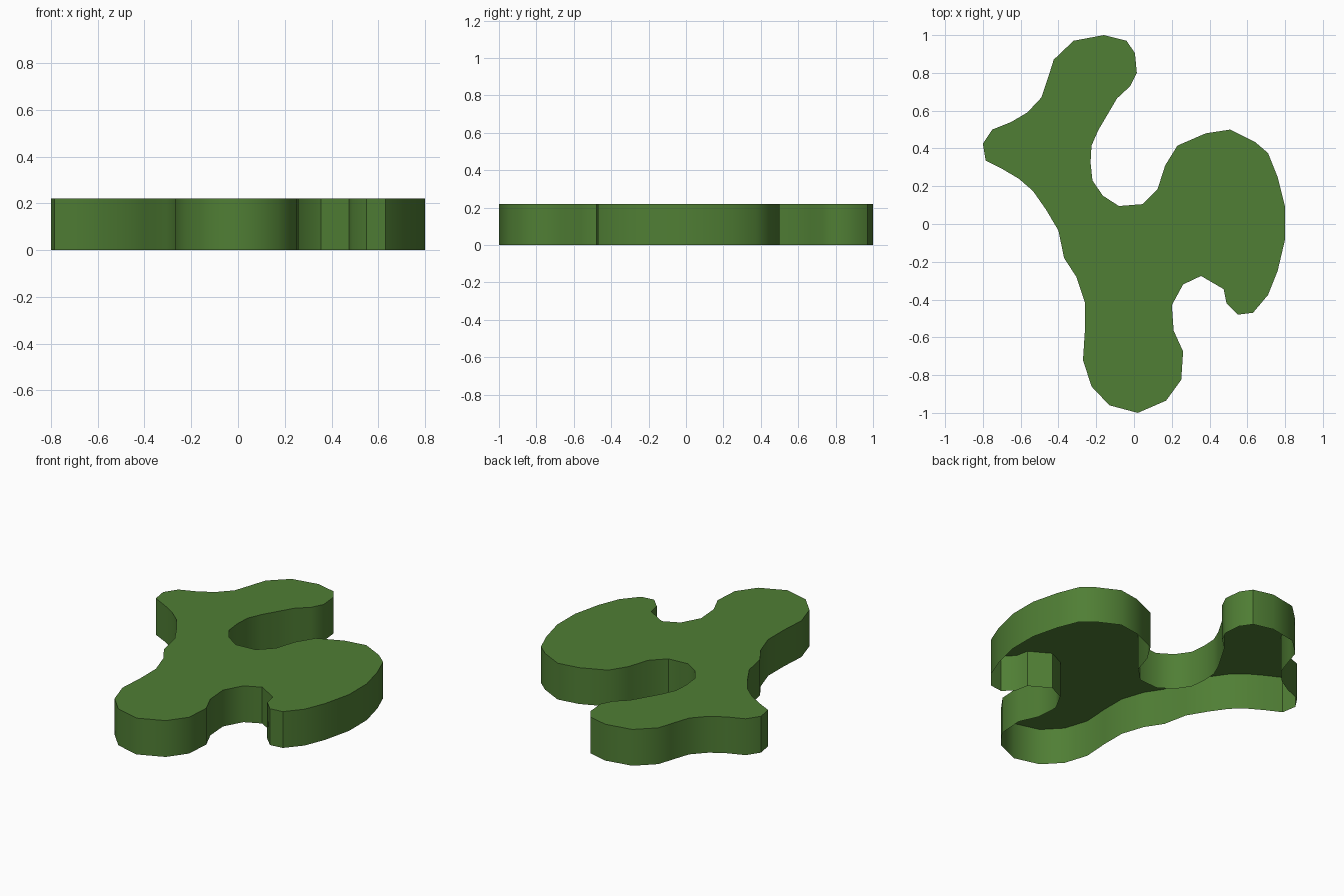
import bpy, bmesh, math

if "Cube" in bpy.data.objects:
    bpy.data.objects.remove(bpy.data.objects["Cube"])

HEIGHT = 0.22

# Outline of the pad seen from above, clockwise from the top of the upper arm
OUTLINE = [
    # upper arm and the bay beside it
    (-.16, 1), (-.04, .97), (.005, .905), (.015, .80), (-.02, .73), (-.09, .665),
    (-.14, .58), (-.19, .495), (-.225, .415), (-.23, .325), (-.22, .23),
    (-.165, .15), (-.08, .095), (.045, .105), (.125, .185), (.165, .31),
    # large right lobe with its hooked tip
    (.23, .415), (.38, .48), (.51, .5), (.64, .435), (.71, .375), (.76, .25),
    (.8, .09), (.8, -.08), (.76, -.25), (.71, -.375), (.63, -.47), (.55, -.48),
    (.49, -.42), (.475, -.345), (.355, -.275), (.26, -.32),
    # lower arm
    (.2, -.43), (.21, -.565), (.26, -.675), (.25, -.825), (.17, -.935),
    (.02, -1), (-.13, -.96), (-.225, -.86), (-.27, -.72), (-.26, -.565),
    (-.26, -.415), (-.305, -.28), (-.37, -.18), (-.4, -.035),
    # left arm
    (-.465, .075), (-.535, .175), (-.61, .24), (-.695, .29), (-.785, .335),
    (-.8, .425), (-.75, .5), (-.65, .54), (-.565, .59), (-.49, .67),
    (-.45, .79), (-.425, .87), (-.32, .97),
]

# Top face, facing up
bm = bmesh.new()
top = bm.faces.new([bm.verts.new((x, y, HEIGHT)) for x, y in reversed(OUTLINE)])

# Side walls pulled down from the rim; the underside stays open
rim = bmesh.ops.extrude_edge_only(bm, edges=list(top.edges))
for v in rim["geom"]:
    if isinstance(v, bmesh.types.BMVert):
        v.co.z = 0
bmesh.ops.recalc_face_normals(bm, faces=bm.faces)
bm.normal_update()
if top.normal.z < 0:
    bmesh.ops.reverse_faces(bm, faces=bm.faces)

mesh = bpy.data.meshes.new("blob_pad")
bm.to_mesh(mesh)
bm.free()
pad = bpy.data.objects.new("blob_pad", mesh)
bpy.context.collection.objects.link(pad)

# Green material
green = bpy.data.materials.new("green")
green.diffuse_color = (0.08, 0.21, 0.035, 1)
green.use_nodes = True
green.node_tree.nodes["Principled BSDF"].inputs["Base Color"].default_value = green.diffuse_color
mesh.materials.append(green)

# Smooth walls with a crisp rim
bpy.context.view_layer.objects.active = pad
pad.select_set(True)
bpy.ops.object.shade_smooth_by_angle(angle=math.radians(40))
